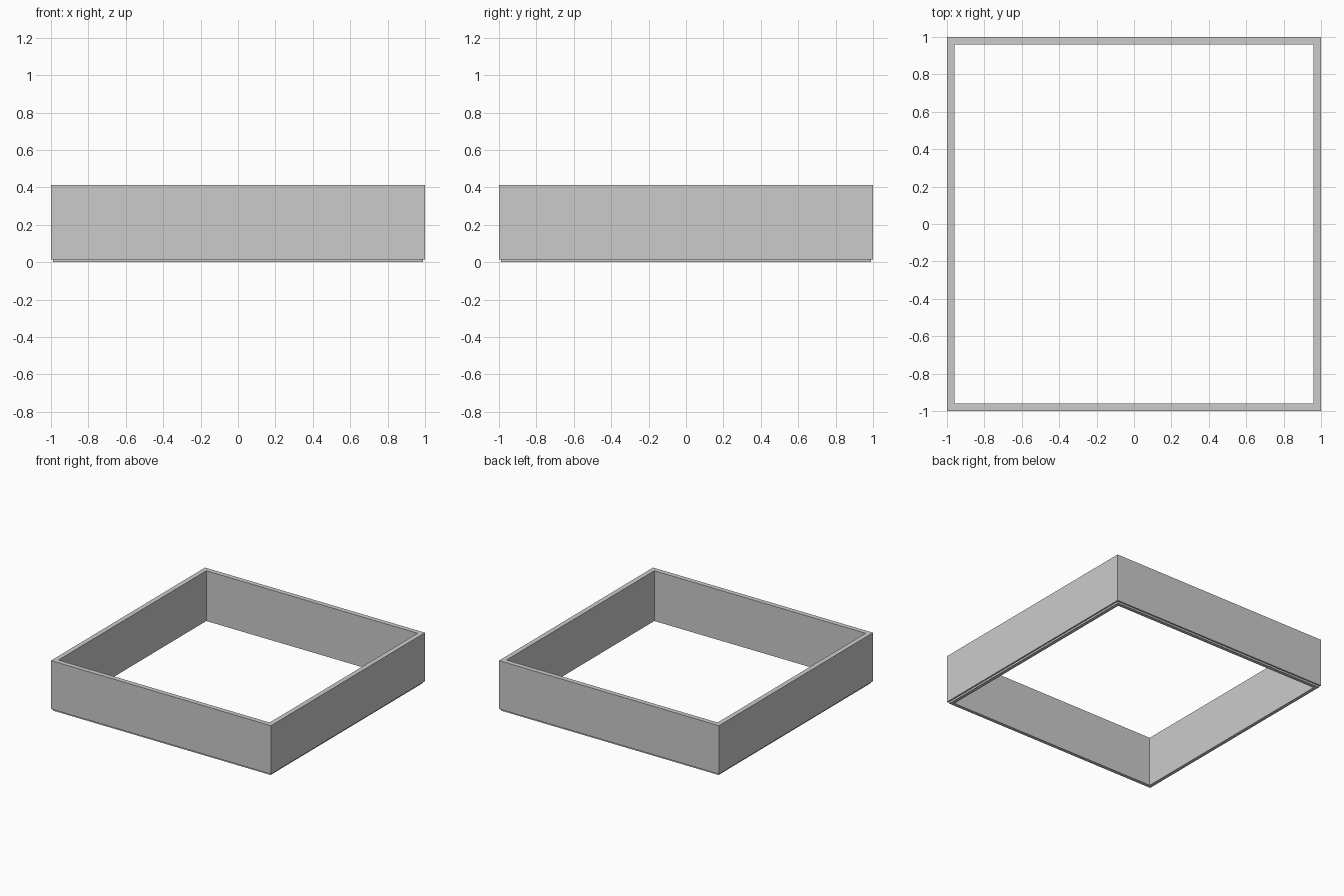
import bpy, bmesh

if "Cube" in bpy.data.objects:
    bpy.data.objects.remove(bpy.data.objects["Cube"])

# Square ring swept from a cross-section of (half-width, height) points
def square_ring(name, profile):
    bm = bmesh.new()
    corners = [(-1, -1), (1, -1), (1, 1), (-1, 1)]
    rings = [[bm.verts.new((sx * r, sy * r, z)) for r, z in profile] for sx, sy in corners]
    n = len(profile)
    for c in range(4):
        a, b = rings[c], rings[(c + 1) % 4]
        for i in range(n):
            j = (i + 1) % n
            bm.faces.new((a[i], b[i], b[j], a[j]))
    bmesh.ops.recalc_face_normals(bm, faces=bm.faces)
    mesh = bpy.data.meshes.new(name)
    bm.to_mesh(mesh)
    bm.free()
    obj = bpy.data.objects.new(name, mesh)
    bpy.context.collection.objects.link(obj)
    return obj

# Frame wall with a small recessed locating lip underneath
square_ring("stacking_frame", [
    (0.96, 0.0), (0.988, 0.0), (0.988, 0.015), (1.0, 0.015),
    (1.0, 0.413), (0.96, 0.413),
])
